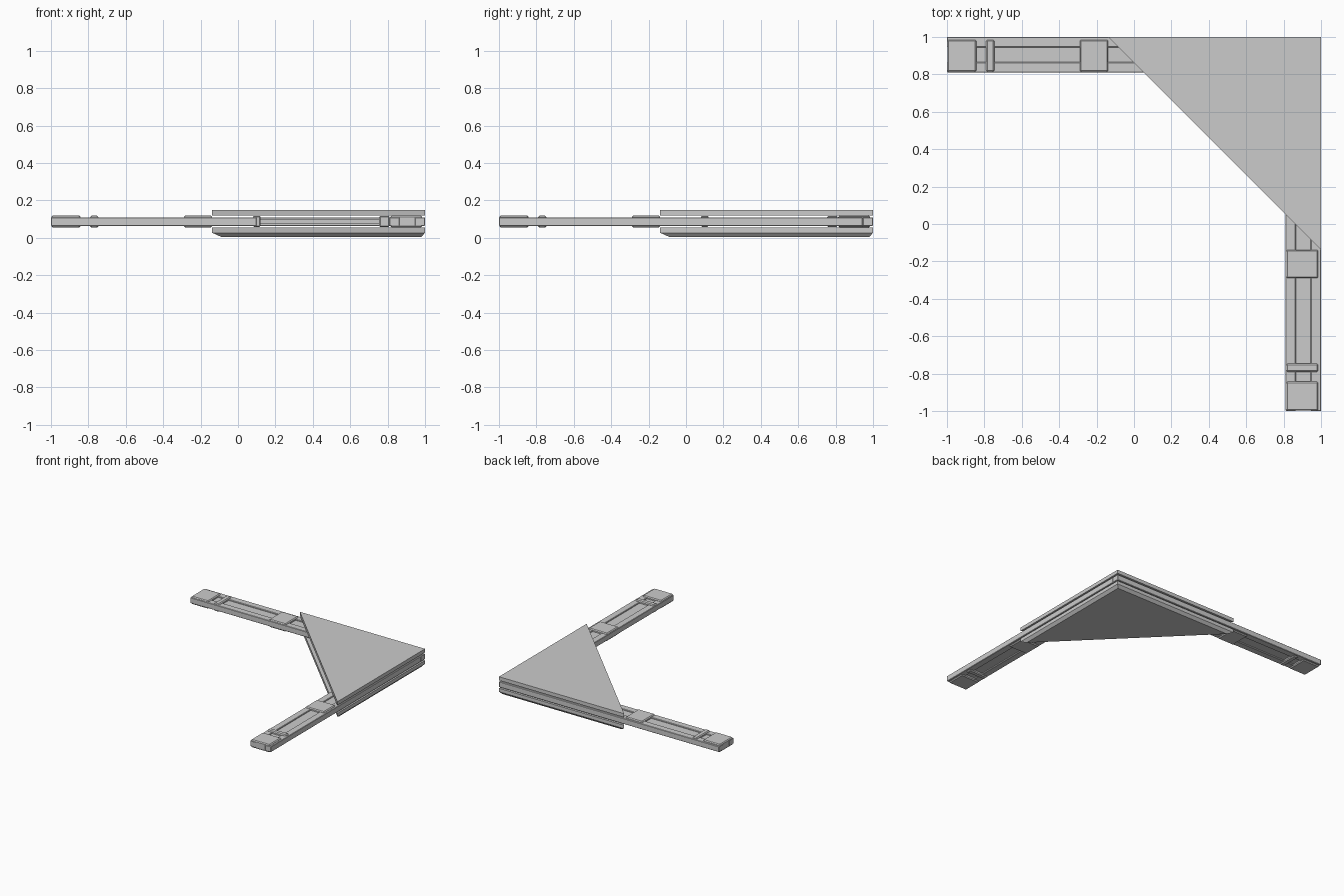
import bpy, bmesh

if "Cube" in bpy.data.objects:
    bpy.data.objects.remove(bpy.data.objects["Cube"])


def finish(name, bm):
    bmesh.ops.recalc_face_normals(bm, faces=bm.faces)
    me = bpy.data.meshes.new(name)
    bm.to_mesh(me)
    bm.free()
    ob = bpy.data.objects.new(name, me)
    bpy.context.collection.objects.link(ob)
    return ob


def box(name, x, y, z, bevel=0.0, swap=False):
    """Box from ranges; swap mirrors it over the diagonal x = y."""
    if swap:
        x, y = y, x
    bm = bmesh.new()
    bmesh.ops.create_cube(bm, size=1)
    for v in bm.verts:
        v.co = [r[0] if c < 0 else r[1] for c, r in zip(v.co, (x, y, z))]
    ob = finish(name, bm)
    if bevel:
        m = ob.modifiers.new("chamfer", 'BEVEL')
        m.width = bevel
        m.segments = 1
    return ob


def plate(name, layers):
    """Triangular slab lofted through (z, inset) layers."""
    bm = bmesh.new()
    rings = []
    for z, d in layers:
        tip = -0.138 + d * 2.414
        rings.append([bm.verts.new(p) for p in
                      ((tip, 1 - d, z), (1 - d, tip, z), (1 - d, 1 - d, z))])
    for a, b in zip(rings, rings[1:]):
        for i in range(3):
            j = (i + 1) % 3
            bm.faces.new((a[i], a[j], b[j], b[i]))
    bm.faces.new(rings[0])
    bm.faces.new(rings[-1])
    return finish(name, bm)


# Triangular cover plates, the lower one chamfered underneath
plate("top_plate", [(0.12, 0), (0.15, 0)])
plate("bottom_plate", [(0.005, 0.02), (0.027, 0), (0.055, 0)])

# Two identical arms, the second mirrored over the diagonal
for side, swap in (("back", False), ("right", True)):
    outer_end = 0.945 if swap else 1.0
    panel_end = 0.865 if swap else 0.945
    box(side + "_outer_rail", (-1, outer_end), (0.945, 1), (0.064, 0.11), 0.003, swap)
    box(side + "_inner_rail", (-1, 0.1), (0.81, 0.865), (0.064, 0.11), 0.003, swap)
    box(side + "_centre_strip", (-0.99, panel_end), (0.86, 0.95), (0.073, 0.101), 0, swap)

    # Clamps wrapped around the rails
    for part, x0, x1 in (("end_clamp", -0.998, -0.842), ("narrow_band", -0.79, -0.747),
                         ("wide_clamp", -0.29, -0.138)):
        box(side + "_" + part, (x0, x1), (0.814, 0.985), (0.055, 0.119), 0.007, swap)

    # Hidden clamps between the plates
    box(side + "_rail_stop", (0.08, 0.12), (0.815, 0.985), (0.058, 0.118), 0.006, swap)
    box(side + "_corner_clamp", (0.755, 0.81), (0.815, 0.985), (0.058, 0.118), 0.006, swap)
